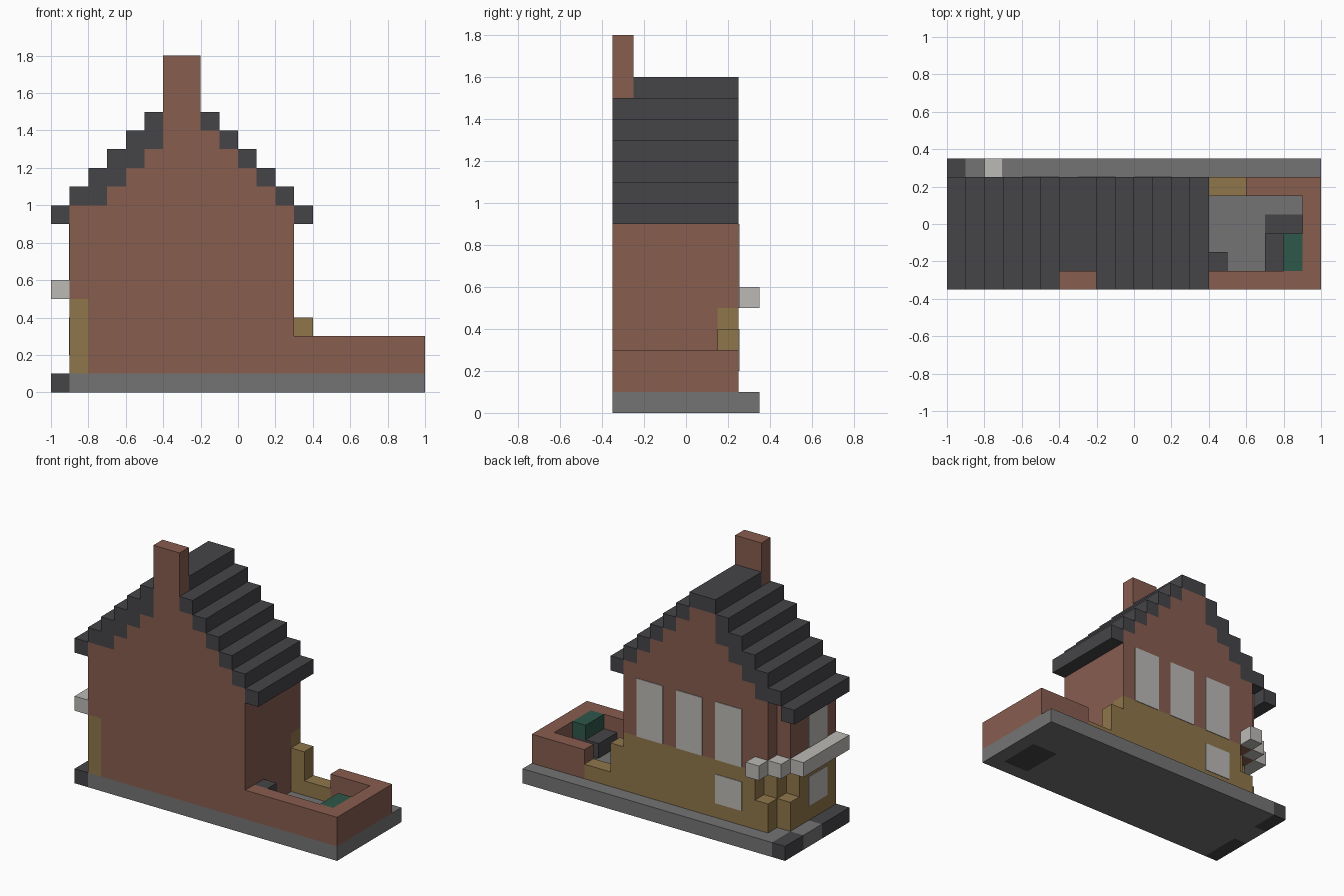
import bpy
import bmesh
from mathutils import Matrix, Vector

cube = bpy.data.objects.get("Cube")
if cube:
    bpy.data.objects.remove(cube, do_unlink=True)


def material(name, hex_colour):
    rgb = [int(hex_colour[i:i + 2], 16) / 255 for i in (0, 2, 4)]
    lin = [c / 12.92 if c <= 0.04045 else ((c + 0.055) / 1.055) ** 2.4 for c in rgb]
    m = bpy.data.materials.new(name)
    m.use_nodes = True
    m.diffuse_color = (*lin, 1)
    m.node_tree.nodes["Principled BSDF"].inputs["Base Color"].default_value = (*lin, 1)
    return m


BRICK = material("red_brick", "885D4F")
TAN = material("tan_stone", "8F764A")
GREY = material("grey_paving", "747474")
DARK = material("dark_slate", "454549")
PALE = material("pale_trim", "BCBAB6")
GREEN = material("green_cushion", "2F5749")


def blocks(name, mat, *boxes):
    """One object made of axis-aligned boxes given as x, y and z ranges."""
    bm = bmesh.new()
    for x0, x1, y0, y1, z0, z1 in boxes:
        centre = Vector((x0 + x1, y0 + y1, z0 + z1)) / 2
        size = Matrix.Diagonal((x1 - x0, y1 - y0, z1 - z0, 1))
        bmesh.ops.create_cube(bm, size=1, matrix=Matrix.Translation(centre) @ size)
    mesh = bpy.data.meshes.new(name)
    bm.to_mesh(mesh)
    bm.free()
    mesh.materials.append(mat)
    obj = bpy.data.objects.new(name, mesh)
    bpy.context.collection.objects.link(obj)
    return obj


FRONT, BACK, EDGE = -.35, .25, .35
FLOOR, SILL, EAVE = .1, .5, 1.0

# Ground slab with dark corners and a dark patch under the bench
blocks("ground_slab", GREY,
       (-.9, .7, FRONT, EDGE, 0, FLOOR), (.9, 1, FRONT, EDGE, 0, FLOOR),
       (.7, .9, FRONT, -.25, 0, FLOOR), (.7, .9, .05, EDGE, 0, FLOOR),
       (-1, -.9, -.05, .15, 0, FLOOR))
blocks("dark_paving", DARK,
       (-1, -.9, FRONT, -.05, 0, FLOOR), (-1, -.9, .15, EDGE, 0, FLOOR),
       (.7, .9, -.25, .05, 0, FLOOR))

# Ground storey: brick core, tan facing, low posts at the notched corner
blocks("lower_brick_wall", BRICK,
       (-.7, .3, FRONT, .15, FLOOR, SILL), (-.8, -.7, FRONT, .05, FLOOR, SILL))
blocks("lower_tan_wall", TAN,
       (-.7, .3, .15, BACK, FLOOR, SILL), (-.9, -.8, FRONT, .05, FLOOR, SILL),
       (-.8, -.7, .05, .15, FLOOR, SILL))
blocks("corner_posts", TAN,
       (-.8, -.7, .15, BACK, FLOOR, .3), (-.9, -.8, .05, .15, FLOOR, .3))

# Upper storey
blocks("upper_brick_wall", BRICK,
       (-.8, .3, FRONT, BACK, SILL, EAVE), (-.9, -.8, FRONT, .15, SILL, EAVE))

# Stepped gable and roof, one course at a time
gable, roof = [], [(-1, -.9, FRONT, BACK, .9, EAVE), (.3, .4, FRONT, BACK, .9, EAVE)]
for i in range(5):
    step, z = i * .1, EAVE + i * .1
    inner = min(-.7 + step, -.4)
    gable.append((inner, .2 - step, FRONT, BACK, z, z + .1))
    roof.append((-.9 + step, inner, FRONT, BACK, z, z + .1))
    roof.append((.2 - step, .3 - step, FRONT, BACK, z, z + .1))
roof.append((-.4, -.2, -.25, BACK, 1.5, 1.6))
blocks("gable", BRICK, *gable)
blocks("stepped_roof", DARK, *roof)
blocks("chimney", BRICK, (-.4, -.2, FRONT, -.25, 1.5, 1.8))

# Pale ledge running round the notched corner
blocks("ledge", PALE,
       (-.8, -.7, BACK, EDGE, .5, .6), (-.9, -.8, .15, BACK, .5, .6),
       (-1, -.9, FRONT, .15, .5, .6))

# Windows as thin plates
T = .004
back_windows = [(x, x + .2, BACK, BACK + T, SILL, .9) for x in (0, -.3, -.6)]
back_windows.append((-.6, -.4, BACK, BACK + T, .2, .4))
blocks("back_windows", PALE, *back_windows)
blocks("side_windows", PALE,
       (-.9 - T, -.9, -.25, -.05, .2, .4), (-.9 - T, -.9, -.25, -.05, .6, .9))

# Yard walls
blocks("yard_brick_wall", BRICK,
       (.3, 1, FRONT, -.25, FLOOR, .3), (.9, 1, -.25, BACK, FLOOR, .3),
       (.6, .9, .15, BACK, FLOOR, .3))
blocks("yard_tan_wall", TAN,
       (.3, .4, .15, BACK, FLOOR, .4), (.4, .6, .15, BACK, FLOOR, .2))

# Yard furniture
blocks("bench", DARK, (.7, .9, -.25, -.05, FLOOR, .2))
blocks("bench_back", GREEN, (.8, .9, -.25, -.05, .2, .3))
blocks("chair", DARK,
       (.3, .4, -.25, -.15, FLOOR, .3), (.4, .5, -.25, -.15, FLOOR, .2))
